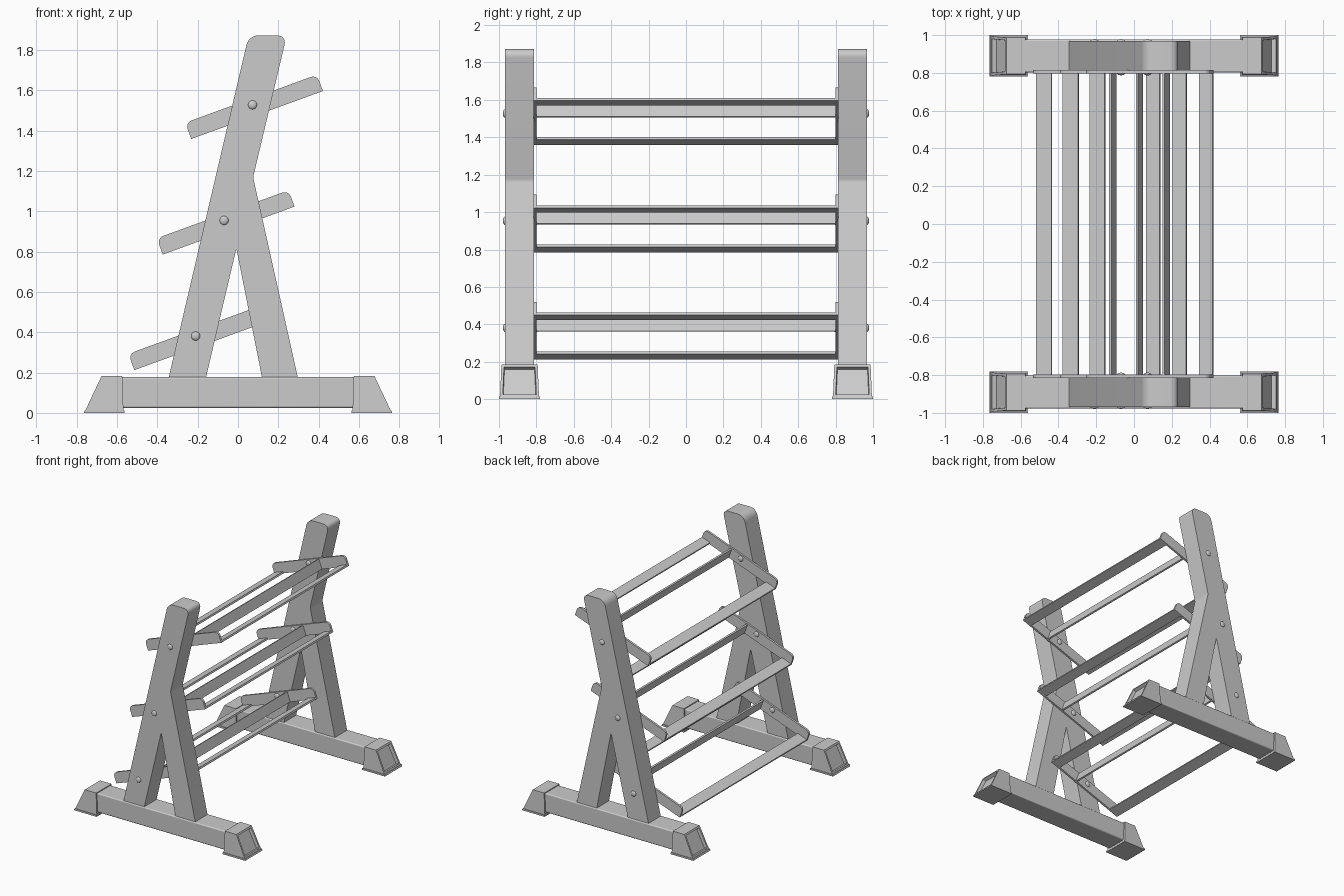
import bpy, bmesh, math
from mathutils import Vector, Matrix

if "Cube" in bpy.data.objects:
    bpy.data.objects.remove(bpy.data.objects["Cube"])


def finish(name, bm, mirror=""):
    bmesh.ops.recalc_face_normals(bm, faces=bm.faces)
    me = bpy.data.meshes.new(name)
    bm.to_mesh(me)
    bm.free()
    ob = bpy.data.objects.new(name, me)
    bpy.context.collection.objects.link(ob)
    if mirror:
        m = ob.modifiers.new("Mirror", "MIRROR")
        m.use_axis = ["X" in mirror, "Y" in mirror, False]
        m.use_mirror_merge = False
    bpy.ops.object.select_all(action="DESELECT")
    bpy.context.view_layer.objects.active = ob
    ob.select_set(True)
    bpy.ops.object.shade_smooth_by_angle(angle=math.radians(30))
    return ob


def rounded(pts):
    """Round the corners of an outline of (x, z, radius) points."""
    out = []
    for i, (x, z, r) in enumerate(pts):
        p = Vector((x, z))
        if r == 0:
            out.append(p)
            continue
        a = p + (Vector(pts[i - 1][:2]) - p).normalized() * r
        b = p + (Vector(pts[(i + 1) % len(pts)][:2]) - p).normalized() * r
        for k in range(7):
            t = k / 6
            w = 0.8 * 2 * t * (1 - t)  # close to a circular arc
            s = (1 - t) ** 2 + w + t ** 2
            out.append((a * (1 - t) ** 2 + p * w + b * t ** 2) / s)
    return out


def prism(name, pts, y0, y1, mirror=""):
    """Extrude an x-z outline along y."""
    bm = bmesh.new()
    f = bm.faces.new([bm.verts.new((p[0], y0, p[1])) for p in pts])
    ext = bmesh.ops.extrude_face_region(bm, geom=[f])
    vs = [v for v in ext["geom"] if isinstance(v, bmesh.types.BMVert)]
    bmesh.ops.translate(bm, vec=(0, y1 - y0, 0), verts=vs)
    return finish(name, bm, mirror)


YC = 0.89  # centre line of each side frame

# Forked uprights
prism("upright", rounded([
    (-0.345, 0.17, 0), (-0.16, 0.17, 0), (-0.008, 0.815, 0.012), (0.12, 0.17, 0),
    (0.298, 0.17, 0), (0.075, 1.168, 0.01), (0.242, 1.872, 0.05), (0.053, 1.872, 0.05)]),
    YC - 0.078, YC + 0.078, "Y")

# Base beams
beam = prism("base_beam", [(-0.63, 0.025), (0.63, 0.025), (0.63, 0.177), (-0.63, 0.177)],
             YC - 0.087, YC + 0.087, "Y")
bev = beam.modifiers.new("Bevel", "BEVEL")
bev.width = 0.008
bev.segments = 3

# Sloped foot caps with recessed ends
bm = bmesh.new()
rings = []
for z, x0, x1, h in ((0.012, 0.568, 0.757, 0.104), (0.184, 0.574, 0.676, 0.097)):
    rings.append([bm.verts.new((x, YC + s * h, z))
                  for x, s in ((x0, -1), (x1, -1), (x1, 1), (x0, 1))])
lo, hi = rings
bm.faces.new(lo)
bm.faces.new(hi)
sides = [bm.faces.new((lo[i], lo[(i + 1) % 4], hi[(i + 1) % 4], hi[i])) for i in range(4)]
bmesh.ops.recalc_face_normals(bm, faces=bm.faces)
bmesh.ops.inset_region(bm, faces=[sides[1]], thickness=0.02)
bmesh.ops.inset_region(bm, faces=[sides[1]], thickness=0.004, depth=-0.025)
finish("foot_cap", bm, "XY")

# Flanges under the foot caps
prism("foot_flange", [(0.562, 0), (0.765, 0), (0.76, 0.013), (0.562, 0.013)],
      YC - 0.11, YC + 0.11, "XY")

# Three tilted trays
A = math.radians(20)
U = Vector((math.cos(A), math.sin(A)))
N = Vector((-math.sin(A), math.cos(A)))
L = 0.695
for i, tier in enumerate(("top", "middle", "bottom")):
    off = Vector((-0.141, -0.573)) * i
    o = Vector((-0.232, 1.358)) + off

    def at(u, n):
        return o + U * u + N * n

    def rail(name, u0, u1, n1):
        prism(f"{tier}_{name}", [at(u0, 0), at(u1, 0), at(u1, n1), at(u0, n1)], -0.8, 0.8)

    # Side brackets
    prism(f"{tier}_bracket", rounded([
        (*at(0, 0), 0), (*at(L, 0), 0), (*at(L, 0.086), 0.035), (*at(0, 0.086), 0.035)]),
        0.798, 0.815, "Y")

    # Flat front and back rails, upright stop rail between them
    rail("front_rail", 0, 0.086, 0.014)
    rail("back_rail", L - 0.076, L, 0.014)
    rail("stop_rail", 0.436, 0.449, 0.08)

    # Domed bolt heads on both faces
    bm = bmesh.new()
    for y in (0.798, YC + 0.078):
        bmesh.ops.create_uvsphere(
            bm, u_segments=20, v_segments=10, radius=0.022,
            matrix=Matrix.Translation((0.072 + off.x, y, 1.527 + off.y))
            @ Matrix.Diagonal((1, 0.5, 1, 1)) @ Matrix.Rotation(math.pi / 2, 4, "X"))
    finish(f"{tier}_bolt", bm, "Y")
